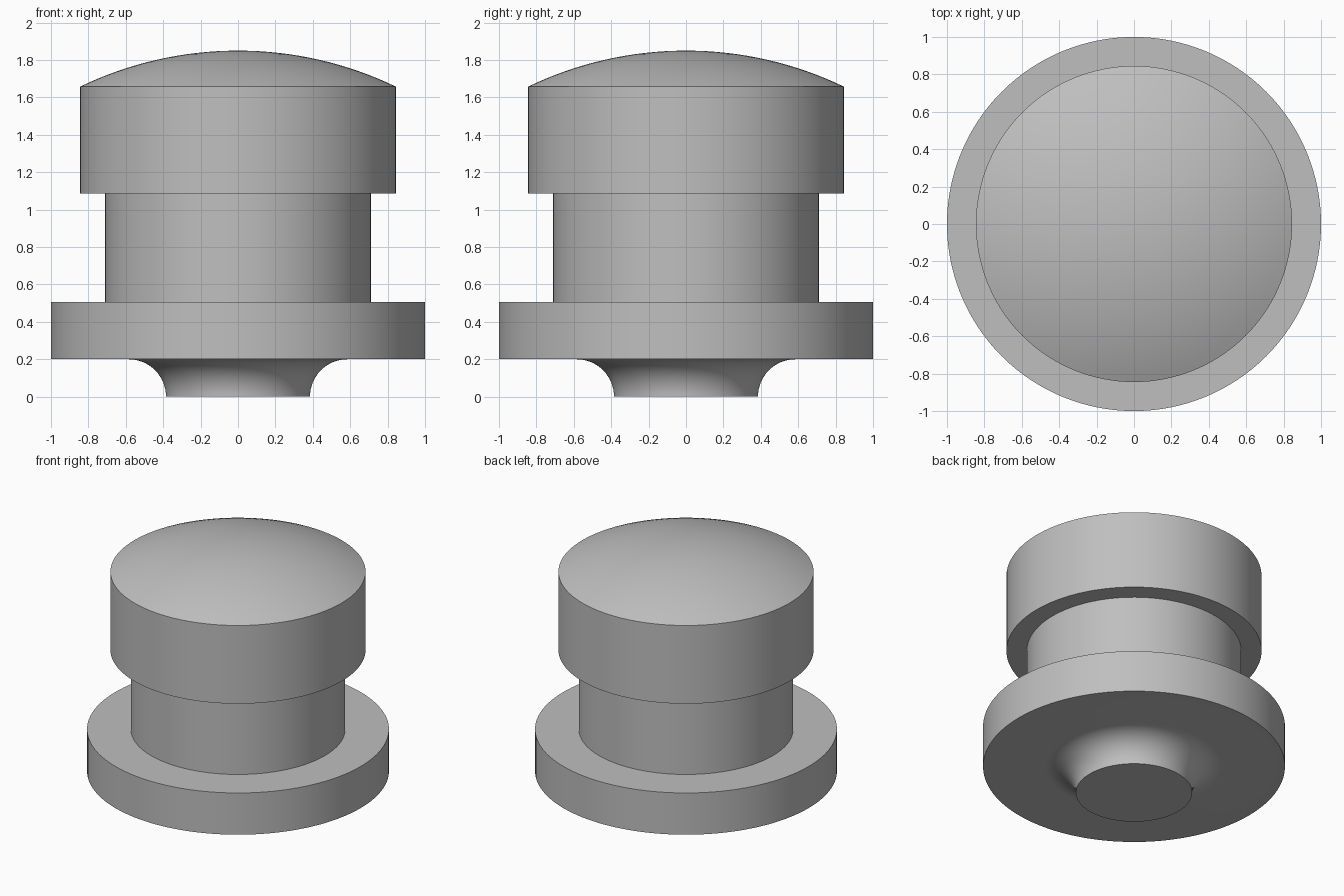
import bpy, bmesh
from math import sin, cos, asin, pi, radians

SEGMENTS = 128

cube = bpy.data.objects.get("Cube")
if cube:
    bpy.data.objects.remove(cube, do_unlink=True)

# Single plain grey
grey = bpy.data.materials.new("plain_grey")
grey.use_nodes = True
colour = (0.52, 0.52, 0.52, 1)
grey.diffuse_color = colour
grey.node_tree.nodes["Principled BSDF"].inputs["Base Color"].default_value = colour


def lathe(name, profile):
    """Spin a (radius, height) profile about z into a closed solid."""
    bm = bmesh.new()
    verts = [bm.verts.new((r, 0, z)) for r, z in profile]
    edges = [bm.edges.new(pair) for pair in zip(verts, verts[1:])]
    bmesh.ops.spin(bm, geom=verts + edges, cent=(0, 0, 0), axis=(0, 0, 1),
                   angle=2 * pi, steps=SEGMENTS, use_merge=True)
    bmesh.ops.remove_doubles(bm, verts=bm.verts, dist=1e-5)
    bmesh.ops.recalc_face_normals(bm, faces=bm.faces)
    mesh = bpy.data.meshes.new(name)
    bm.to_mesh(mesh)
    bm.free()
    mesh.materials.append(grey)
    obj = bpy.data.objects.new(name, mesh)
    bpy.context.collection.objects.link(obj)
    bpy.ops.object.select_all(action="DESELECT")
    obj.select_set(True)
    bpy.context.view_layer.objects.active = obj
    bpy.ops.object.shade_smooth_by_angle(angle=radians(20))
    return obj


# Foot with a concave quarter-round fillet into the flange
foot_r, fillet = 0.385, 0.2
foot = [(0, 0)] + [(foot_r + fillet - fillet * cos(a), fillet * sin(a))
                   for a in (pi / 2 * i / 16 for i in range(17))]

# Wide flange, narrow neck and overhanging head
steps = [(1, 0.2), (1, 0.505), (0.71, 0.505), (0.71, 1.085), (0.845, 1.085)]

# Shallow spherical dome
head_r, rim_z, rise = 0.845, 1.657, 0.193
dome_r = (head_r ** 2 + rise ** 2) / (2 * rise)
span = asin(head_r / dome_r)
dome = [(dome_r * sin(t), rim_z + rise - dome_r * (1 - cos(t)))
        for t in (span * (1 - i / 16) for i in range(17))]

lathe("domed_button_body", foot + steps + dome)
